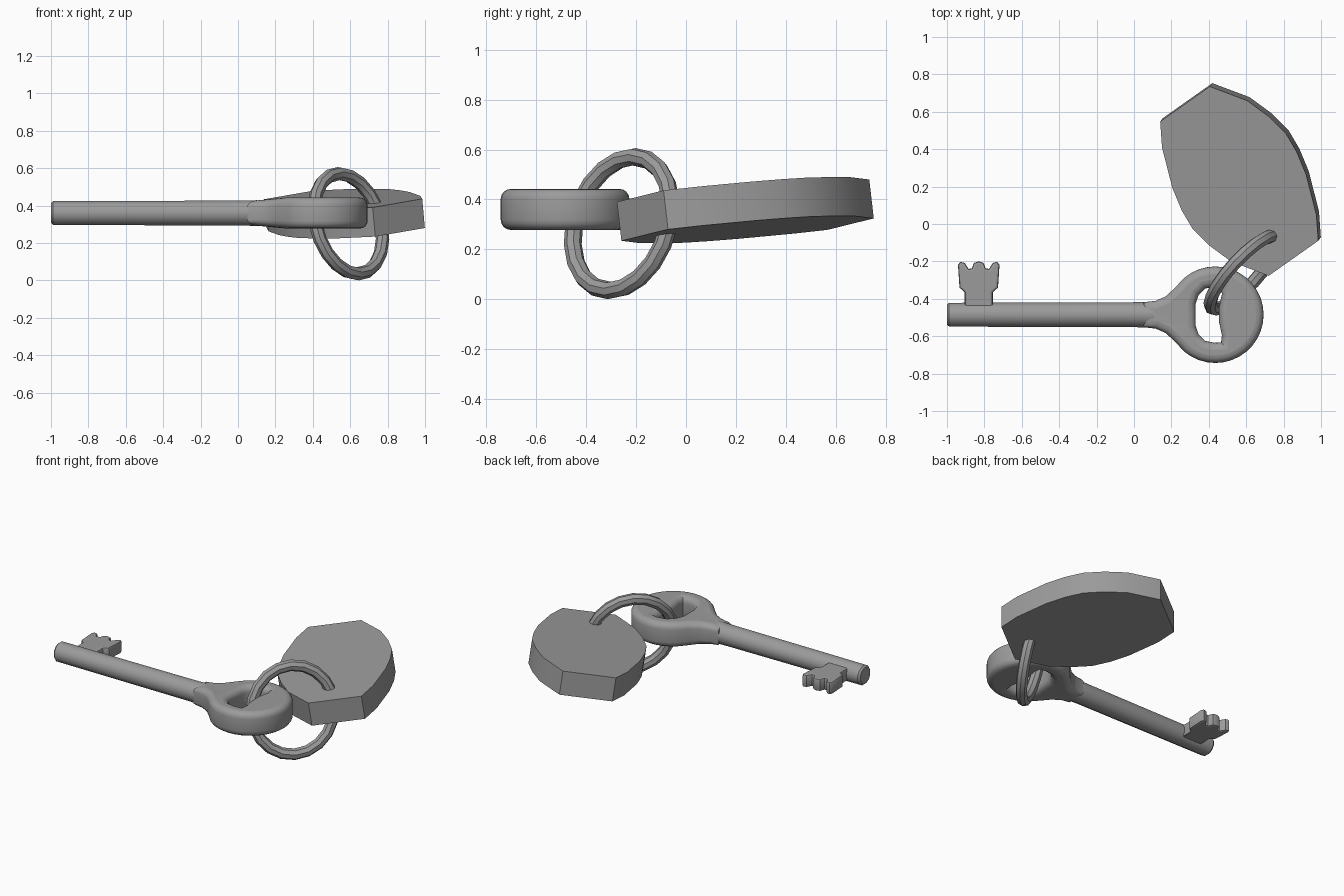
import bpy
import bmesh
from math import cos, sin, pi, radians
from mathutils import Vector

cube = bpy.data.objects.get("Cube")
if cube:
    bpy.data.objects.remove(cube, do_unlink=True)

GREY = (0.33, 0.33, 0.33, 1)
metal = bpy.data.materials.new("grey_metal")
metal.use_nodes = True
metal.diffuse_color = GREY
metal.node_tree.nodes["Principled BSDF"].inputs["Base Color"].default_value = GREY

KEY_Y, KEY_Z = -0.485, 0.36


def finish(obj, angle=30):
    """Give an object its material and smooth shading with sharp edges."""
    obj.data.materials.clear()
    obj.data.materials.append(metal)
    bpy.ops.object.select_all(action='DESELECT')
    obj.select_set(True)
    bpy.context.view_layer.objects.active = obj
    bpy.ops.object.shade_smooth_by_angle(angle=radians(angle))
    return obj


def from_bmesh(name, bm):
    bmesh.ops.recalc_face_normals(bm, faces=bm.faces)
    mesh = bpy.data.meshes.new(name)
    bm.to_mesh(mesh)
    bm.free()
    obj = bpy.data.objects.new(name, mesh)
    bpy.context.collection.objects.link(obj)
    return obj


def rounded_plate(name, outlines, half, bevel, location, steps=3):
    """Flat outlines (holes allowed) filled to a plate with rounded rims."""
    curve = bpy.data.curves.new(name, 'CURVE')
    curve.dimensions = '2D'
    curve.fill_mode = 'BOTH'
    curve.extrude, curve.bevel_depth = half - bevel, bevel
    curve.offset, curve.bevel_resolution = -bevel, steps
    for points in outlines:
        spline = curve.splines.new('POLY')
        spline.points.add(len(points) - 1)
        for p, (x, y) in zip(spline.points, points):
            p.co = (x, y, 0, 1)
        spline.use_cyclic_u = True
    obj = bpy.data.objects.new(name, curve)
    bpy.context.collection.objects.link(obj)
    obj.location = location
    bpy.ops.object.select_all(action='DESELECT')
    obj.select_set(True)
    bpy.context.view_layer.objects.active = obj
    bpy.ops.object.convert(target='MESH')
    return bpy.context.object


# Key shaft: lathed profile of (x, radius) with a chamfered tip
bm = bmesh.new()
loops = []
SIDES = 12
for x, r in ((-1, 0.055), (-0.988, 0.066), (0, 0.069), (0.1, 0.071), (0.24, 0.06)):
    loops.append([bm.verts.new((x, KEY_Y + r * cos((i + 0.5) * 2 * pi / SIDES),
                                KEY_Z + r * sin((i + 0.5) * 2 * pi / SIDES)))
                  for i in range(SIDES)])
for a, b in zip(loops, loops[1:]):
    for i in range(SIDES):
        j = (i + 1) % SIDES
        bm.faces.new((a[i], a[j], b[j], b[i]))
bm.faces.new(loops[0])
bm.faces.new(loops[-1])
finish(from_bmesh("key_shaft", bm), 35)

# Key bow: round head flaring into the shaft, with an off-centre D-shaped hole
BOW_X, BOW_R = 0.435, 0.258
arc = [(BOW_X + BOW_R * cos(radians(a)), BOW_R * sin(radians(a)))
       for a in range(-130, 131, 10)]
flare = [(0.22, 0.145), (0.17, 0.098), (0.115, 0.074), (0.05, 0.067)]
outer = arc + flare + [(x, -y) for x, y in reversed(flare)]
hole = [(0.33, 0.06), (0.345, 0.105), (0.38, 0.14), (0.43, 0.15), (0.465, 0.145),
        (0.47, 0.11), (0.455, 0.04), (0.455, -0.04), (0.47, -0.11), (0.465, -0.148),
        (0.43, -0.15), (0.38, -0.14), (0.345, -0.105), (0.33, -0.06)]
bow = rounded_plate("key_bow", [outer, hole], 0.082, 0.04, (0, KEY_Y, KEY_Z))
for v in bow.data.vertices:
    blend = min(max((v.co.x - 0.08) / 0.17, 0), 1)
    v.co.z *= 0.8 + 0.2 * blend
finish(bow, 35)

# Key bit: narrow neck and three teeth, mirrored about its middle
BIT_X = -0.83
half_bit = [(0.075, -0.45), (0.075, -0.365), (0.103, -0.34), (0.111, -0.22),
            (0.1, -0.202), (0.075, -0.208), (0.055, -0.24), (0.037, -0.238),
            (0.026, -0.208)]
bit = ([(BIT_X + x, y) for x, y in half_bit]
       + [(BIT_X, -0.2)]
       + [(BIT_X - x, y) for x, y in reversed(half_bit)])
finish(rounded_plate("key_bit", [bit], 0.042, 0.012, (0, 0, KEY_Z), 1), 40)

# Split ring: slightly oval, tilted hoop with an eight-sided section
bm = bmesh.new()
centre = Vector((0.59, -0.258, 0.303))
across, up = Vector((0.176, 0.19, 0)), Vector((-0.05, 0.05, 0.268))
normal = across.cross(up).normalized()
MAJOR, MINOR, TUBE = 20, 8, 0.036
hoop = []
for i in range(MAJOR):
    t = 2 * pi * i / MAJOR
    spoke = across * cos(t) + up * sin(t)
    out = spoke.normalized()
    hoop.append([bm.verts.new(centre + spoke + TUBE * (out * cos(s) + normal * sin(s)))
                 for s in (2 * pi * k / MINOR for k in range(MINOR))])
for i in range(MAJOR):
    a, b = hoop[i], hoop[(i + 1) % MAJOR]
    for k in range(MINOR):
        m = (k + 1) % MINOR
        bm.faces.new((a[k], a[m], b[m], b[k]))
finish(from_bmesh("key_ring", bm))

# Fob: tilted plate with straight ends and bulging sides, same after a half turn
MID = Vector((0.5625, 0.229))
side = [Vector(p) for p in ((0.405, 0.735), (0.604, 0.66), (0.72, 0.575), (0.812, 0.484),
                            (0.87, 0.385), (0.92, 0.265), (0.975, 0.05), (0.985, -0.09))]
outline = side + [2 * MID - p for p in side]
bm = bmesh.new()
top = [bm.verts.new((p.x, p.y, 0.435 + 0.091 * (p.x - MID.x) + 0.117 * (p.y - MID.y)))
       for p in outline]
bottom = [bm.verts.new(v.co + Vector((0.014, 0.018, -0.156))) for v in top]
bm.faces.new(top)
bm.faces.new(bottom)
for i in range(len(top)):
    j = (i + 1) % len(top)
    bm.faces.new((top[i], top[j], bottom[j], bottom[i]))
finish(from_bmesh("fob", bm))
